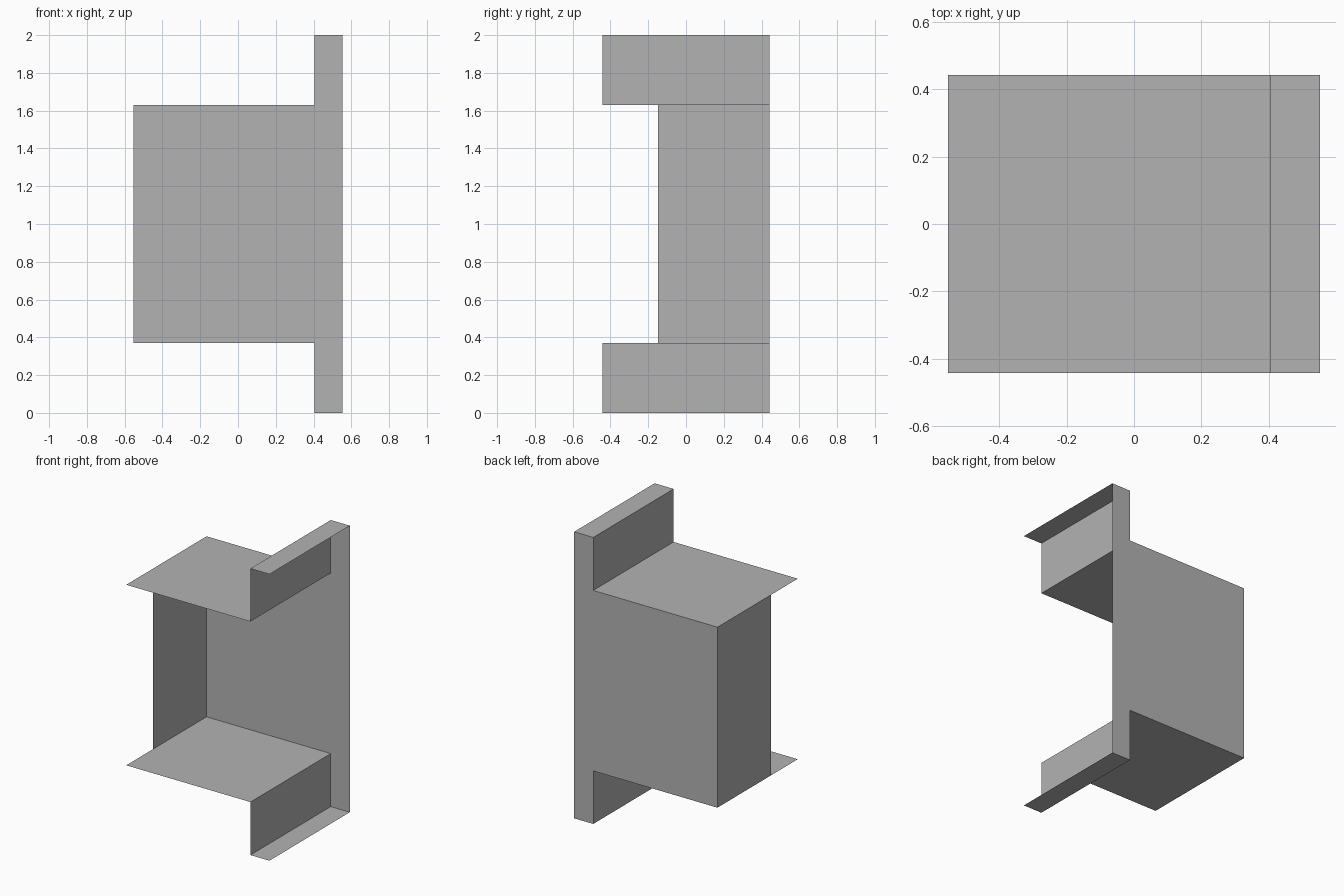
import bpy

cube = bpy.data.objects.get("Cube")
if cube:
    bpy.data.objects.remove(cube, do_unlink=True)

GREY = (0.45, 0.45, 0.45, 1)
mat = bpy.data.materials.new("light grey")
mat.use_nodes = True
mat.diffuse_color = GREY
mat.node_tree.nodes["Principled BSDF"].inputs["Base Color"].default_value = GREY

# Overall extents of the folded sheet
BACK, FRONT, SIDE_FRONT = 0.443, -0.443, -0.148
LEFT, STEP, RIGHT = 0.553, 0.406, -0.553
LOW, HIGH, TOP = 0.37, 1.63, 2.0


def sheet(name, corners):
    """Make one flat sheet from its corners."""
    mesh = bpy.data.meshes.new(name)
    mesh.from_pydata(corners, [], [range(len(corners))])
    mesh.materials.append(mat)
    obj = bpy.data.objects.new(name, mesh)
    bpy.context.collection.objects.link(obj)


# Back panel outline in x and z, open along its left edge
outline = [(LEFT, 0), (STEP, 0), (STEP, LOW), (RIGHT, LOW),
           (RIGHT, HIGH), (STEP, HIGH), (STEP, TOP), (LEFT, TOP)]
sheet("back_panel", [(x, BACK, z) for x, z in outline])

# Sheets folded forward from each outline edge
names = ["bottom_lip", "lower_riser", "lower_shelf", "side_wall",
         "upper_shelf", "upper_riser", "top_lip"]
for name, a, b in zip(names, outline, outline[1:]):
    front = SIDE_FRONT if name == "side_wall" else FRONT
    sheet(name, [(b[0], BACK, b[1]), (a[0], BACK, a[1]),
                 (a[0], front, a[1]), (b[0], front, b[1])])
